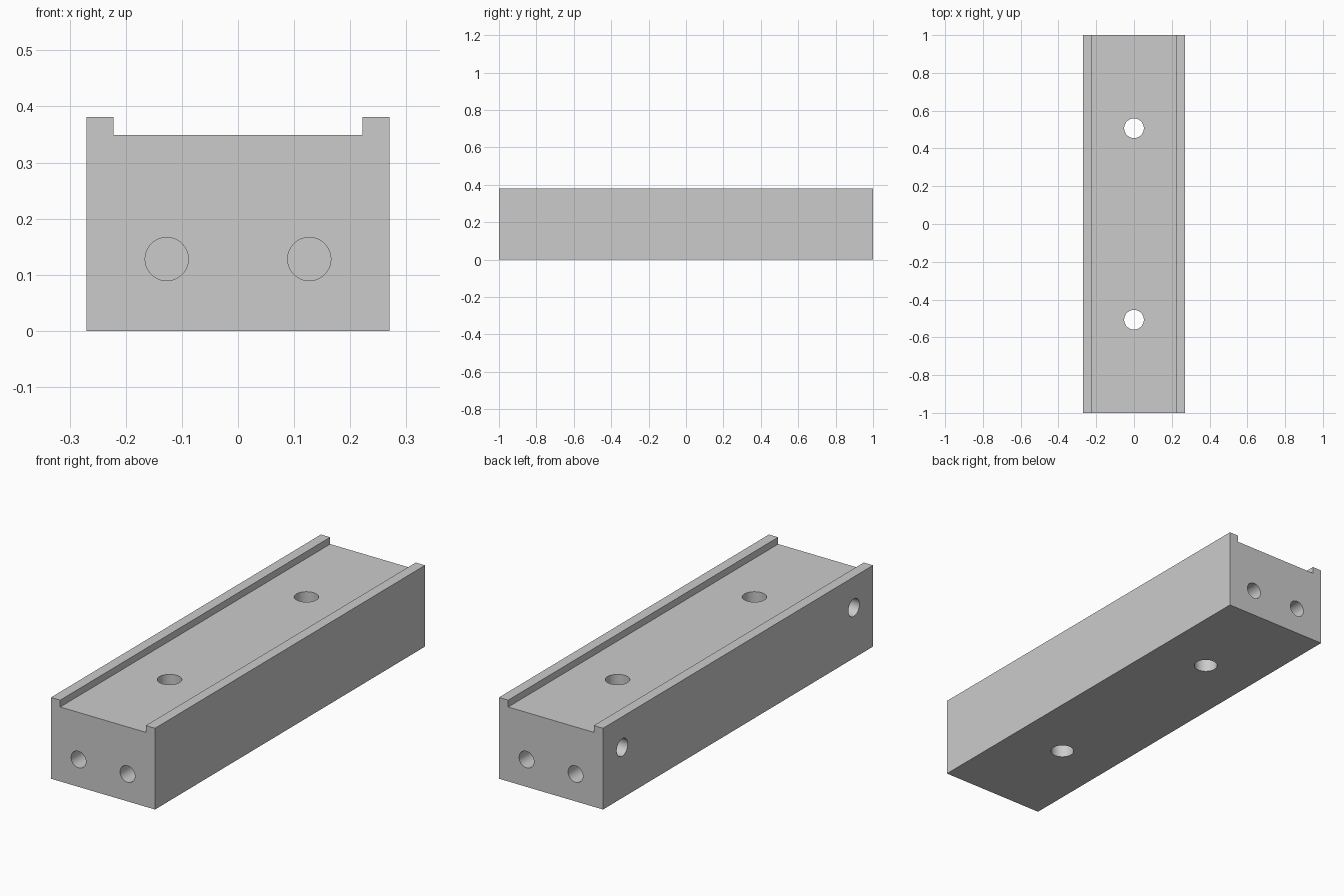
import bpy, bmesh, math
from mathutils import Matrix

old = bpy.data.objects.get("Cube")
if old:
    bpy.data.objects.remove(old, do_unlink=True)

HALF_W, HALF_L = 0.27, 1.0
TOP, FLOOR, RAIL_IN = 0.381, 0.349, 0.222

# Single plain grey
grey = bpy.data.materials.new("plain grey")
grey.use_nodes = True
colour = (0.6, 0.6, 0.6, 1)
grey.diffuse_color = colour
grey.node_tree.nodes["Principled BSDF"].inputs["Base Color"].default_value = colour


def new_object(name, bm):
    bmesh.ops.recalc_face_normals(bm, faces=bm.faces)
    mesh = bpy.data.meshes.new(name)
    bm.to_mesh(mesh)
    bm.free()
    mesh.materials.append(grey)
    obj = bpy.data.objects.new(name, mesh)
    bpy.context.collection.objects.link(obj)
    return obj


# Channel-topped bar: mirrored cross-section swept along its length
half = [(HALF_W, 0), (HALF_W, TOP), (RAIL_IN, TOP), (RAIL_IN, FLOOR)]
profile = half + [(-x, z) for x, z in reversed(half)]
bm = bmesh.new()
face = bm.faces.new([bm.verts.new((x, -HALF_L, z)) for x, z in profile])
sweep = bmesh.ops.extrude_face_region(bm, geom=[face])
bmesh.ops.translate(bm, vec=(0, 2 * HALF_L, 0),
                    verts=[v for v in sweep["geom"] if isinstance(v, bmesh.types.BMVert)])
bar = new_object("rail_bar", bm)


# Round holes, each cutter centred on the surface it enters
cutters = bmesh.new()


def drill(centre, axis, radius, depth):
    turn = {"X": Matrix.Rotation(math.pi / 2, 4, "Y"),
            "Y": Matrix.Rotation(math.pi / 2, 4, "X"),
            "Z": Matrix.Identity(4)}[axis]
    bmesh.ops.create_cone(cutters, cap_ends=True, segments=48, radius1=radius,
                          radius2=radius, depth=2 * depth,
                          matrix=Matrix.Translation(centre) @ turn)


for s in (-1, 1):
    drill((0, s * 0.507, FLOOR), "Z", 0.052, 0.5)              # through holes
    drill((-HALF_W, s * 0.858, 0.237), "X", 0.041, 0.25)       # right side holes
    for x in (-0.127, 0.127):
        drill((x, s * HALF_L, 0.128), "Y", 0.0385, 0.3)        # end holes

drills = new_object("hole_cutters", cutters)
drills.hide_render = True
cut = bar.modifiers.new("holes", "BOOLEAN")
cut.object = drills
cut.solver = "EXACT"

bpy.ops.object.select_all(action="DESELECT")
bar.select_set(True)
bpy.context.view_layer.objects.active = bar
bpy.ops.object.modifier_apply(modifier=cut.name)
bpy.data.objects.remove(drills, do_unlink=True)
bpy.ops.object.shade_smooth_by_angle(angle=math.radians(30))
